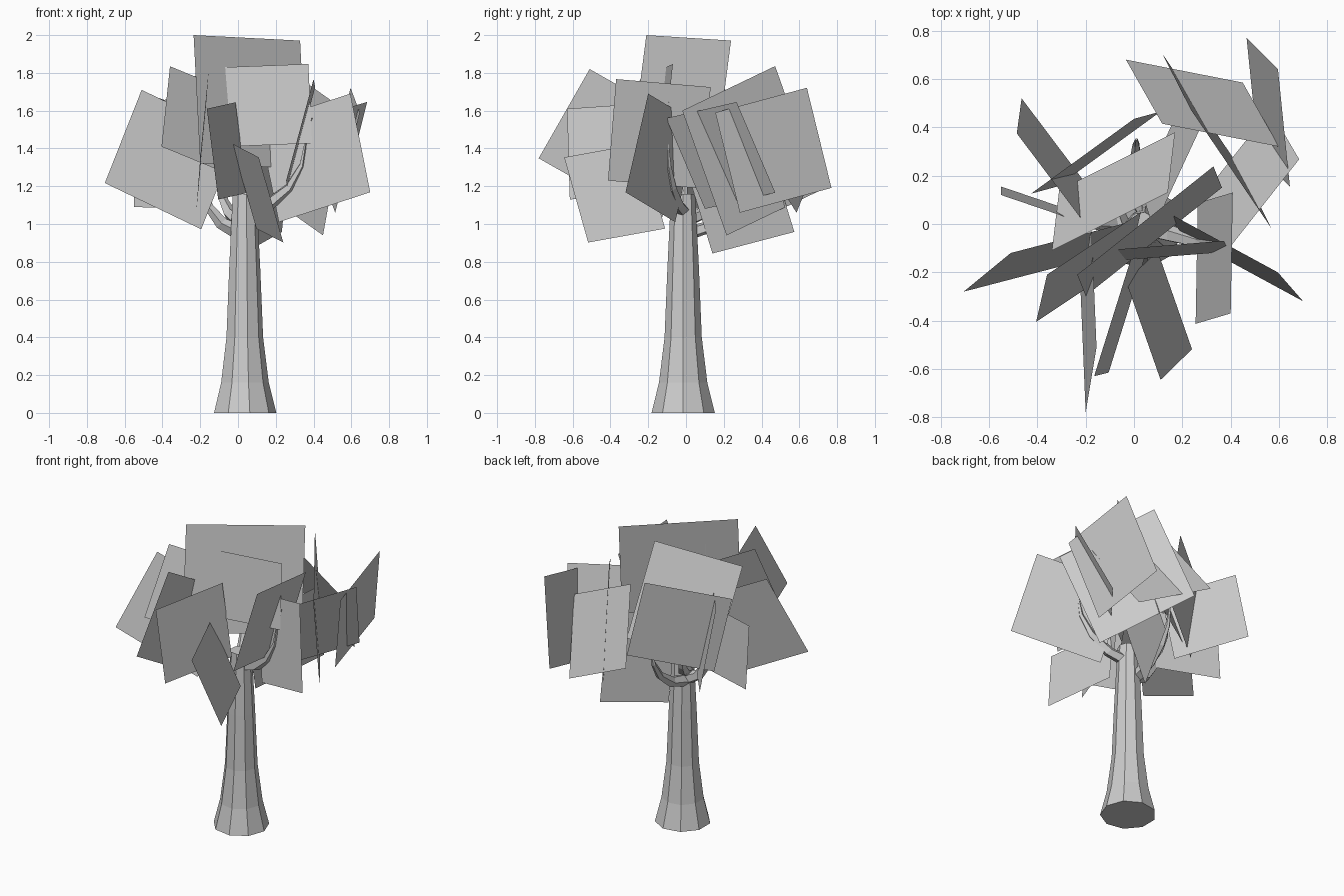
import bpy
import bmesh
from math import cos, sin, tau, radians
from mathutils import Vector

if "Cube" in bpy.data.objects:
    bpy.data.objects.remove(bpy.data.objects["Cube"])


def finish(bm, name):
    mesh = bpy.data.meshes.new(name)
    bm.to_mesh(mesh)
    bm.free()
    obj = bpy.data.objects.new(name, mesh)
    bpy.context.collection.objects.link(obj)


def tube(name, path, sides, u, v):
    """Faceted tube through (point, radius) pairs, rings spanned by u and v."""
    bm = bmesh.new()
    rings = [[bm.verts.new(p + r * (u * cos(tau * k / sides) + v * sin(tau * k / sides)))
              for k in range(sides)] for p, r in path]
    for a, b in zip(rings, rings[1:]):
        for k in range(sides):
            n = (k + 1) % sides
            bm.faces.new((a[k], a[n], b[n], b[k]))
    bm.faces.new(rings[0][::-1])
    bm.faces.new(rings[-1])
    bmesh.ops.recalc_face_normals(bm, faces=bm.faces)
    finish(bm, name)


def card(name, x, y, z, dx, dy, dz, heading, ratio):
    """Flat rectangle: top corner, steep edge, compass heading of the other edge."""
    corner, steep = Vector((x, y, z)), Vector((dx, dy, dz))
    c, s = cos(radians(heading)), sin(radians(heading))
    across = Vector((c, s, -(c * dx + s * dy) / dz)).normalized() * steep.length * ratio
    bm = bmesh.new()
    bm.faces.new([bm.verts.new(p) for p in
                  (corner, corner + steep, corner + steep + across, corner + across)])
    finish(bm, name)


X, Y, Z = Vector((1, 0, 0)), Vector((0, 1, 0)), Vector((0, 0, 1))

# Trunk with flared foot: height, radius
trunk = [(0, .17), (.16, .13), (.4, .1), (.76, .085), (1.16, .065)]
tube("trunk", [(Vector((.033, -.015, h)), r) for h, r in trunk], 9, X, Y)

# Branches curve out of the trunk and turn upwards: start height, tip
branches = [(.96, -.2, 0, 1.31), (1.02, -.1, .2, 1.3), (1.05, .36, -.1, 1.45), (.95, .01, .35, 1.3)]
for i, (h, x, y, z) in enumerate(branches):
    out = Vector((x, y, 0))
    normal = (out.normalized() + Z).normalized()
    side = Z.cross(out).normalized()
    path = [(out * (1 - (1 - t) ** 2) + Z * (h + (z - h) * t ** 1.5), .045 - .039 * t)
            for t in (0, .25, .5, .75, 1)]
    tube(f"branch_{i + 1}", path, 5, side, normal.cross(side))

# Foliage cards wider than tall
wide = [
    (-.235, -.21, 2, .035, -.088, -.68, 38.5),
    (-.07, -.105, 1.83, .02, -.045, -.42, 4.6),
    (-.51, -.12, 1.71, -.195, -.16, -.493, 14.6),
    (-.36, -.21, 1.835, -.045, -.195, -.425, 33.7),
    (-.55, .12, 1.5, 0, .035, -.41, -18.8),
    (-.165, -.63, 1.61, .06, .015, -.48, 72.6),
    (-.155, -.51, 1.82, -.045, -.27, -.472, 92.4),
    (.595, -.2, 1.69, .105, -.12, -.522, 151.5),
    (.6, .32, 1.48, -.15, .265, -.42, 168.9),
    (0, .435, 1.76, .11, .03, -.5, 216),
]
# Foliage cards taller than wide
tall = [
    (.14, .13, 1.885, .03, .25, -.56, 206.6),
    (-.485, .375, 1.69, .02, .145, -.5, -53),
    (.11, -.645, 1.353, .13, .127, -.451, 109.3),
    (.4, -.37, 1.767, -.145, -.043, -.537, 89),
    (.39, -.105, 1.56, -.12, .205, -.48, 51.8),
    (.645, .155, 1.59, -.13, .13, -.53, 95.8),
    (.57, -.02, 1.6, -.12, .235, -.66, 124.2),
    (.08, -.02, 1.364, -.05, .16, -.52, 65),
]
for label, rows, ratio in (("wide", wide, 1.05), ("tall", tall, .9)):
    for i, row in enumerate(rows):
        card(f"{label}_foliage_card_{i + 1}", *row, ratio)
